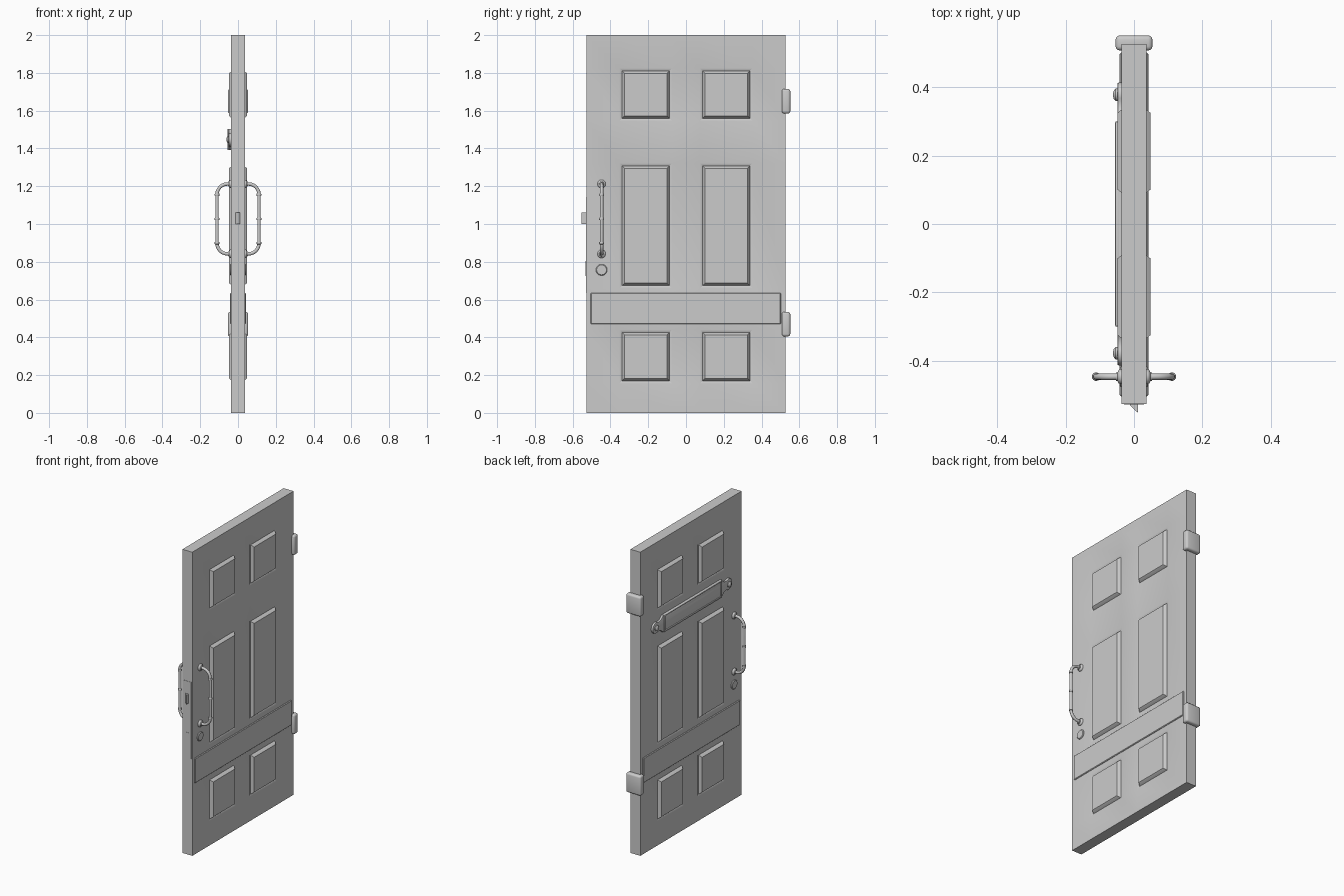
import bpy, bmesh, math
from mathutils import Vector

if "Cube" in bpy.data.objects:
    bpy.data.objects.remove(bpy.data.objects["Cube"])

HX, HY = 0.036, 0.527


def finish(name, bm, angle=30):
    bmesh.ops.recalc_face_normals(bm, faces=bm.faces)
    me = bpy.data.meshes.new(name)
    bm.to_mesh(me)
    bm.free()
    ob = bpy.data.objects.new(name, me)
    bpy.context.collection.objects.link(ob)
    bpy.ops.object.select_all(action='DESELECT')
    ob.select_set(True)
    bpy.context.view_layer.objects.active = ob
    bpy.ops.object.shade_smooth_by_angle(angle=math.radians(angle))
    return ob


def box(name, lo, hi, bevel=0.0, segs=1):
    bm = bmesh.new()
    bmesh.ops.create_cube(bm, size=1)
    lo, hi = Vector(lo), Vector(hi)
    for v in bm.verts:
        v.co = (lo + hi) / 2 + v.co * (hi - lo)
    if bevel:
        bmesh.ops.bevel(bm, geom=bm.edges[:], offset=bevel, segments=segs,
                        profile=0.5, affect='EDGES')
    return finish(name, bm)


def lathe_x(name, y, z, profile, n=24):
    """Turned disc on an axis along x; profile is (x, radius) pairs."""
    bm = bmesh.new()
    rings = [[bm.verts.new((x, y + r * math.cos(2 * math.pi * i / n),
                            z + r * math.sin(2 * math.pi * i / n)))
              for i in range(n)] for x, r in profile]
    for a, b in zip(rings, rings[1:]):
        for i in range(n):
            bm.faces.new((a[i], a[(i + 1) % n], b[(i + 1) % n], b[i]))
    bm.faces.new(rings[0])
    bm.faces.new(rings[-1])
    return finish(name, bm, 40)


def prism(name, outline, x0, x1, bevel):
    """Extrude a (y, z) outline along x and soften the outer rim."""
    bm = bmesh.new()
    f = bm.faces.new([bm.verts.new((x0, y, z)) for y, z in outline])
    ret = bmesh.ops.extrude_face_region(bm, geom=[f])
    top = [v for v in ret['geom'] if isinstance(v, bmesh.types.BMVert)]
    bmesh.ops.translate(bm, verts=top, vec=(x1 - x0, 0, 0))
    rim = [e for e in bm.edges if all(abs(v.co.x - x1) < 1e-6 for v in e.verts)]
    bmesh.ops.bevel(bm, geom=rim, offset=bevel, segments=2, profile=0.5, affect='EDGES')
    return finish(name, bm, 35)


# Door slab with six moulded panels on both faces
bm = bmesh.new()
bmesh.ops.create_cube(bm, size=1)
for v in bm.verts:
    v.co = (v.co.x * 2 * HX, v.co.y * 2 * HY, v.co.z * 2 + 1)
rows = [(0.155, 0.44), (0.66, 1.322), (1.545, 1.825)]
cols = [(-0.353, -0.073), (0.073, 0.353)]
cuts = [((0, y, 0), (0, 1, 0)) for c in cols for y in c]
cuts += [((0, 0, z), (0, 0, 1)) for r in rows for z in r]
for co, no in cuts:
    bmesh.ops.bisect_plane(bm, geom=bm.verts[:] + bm.edges[:] + bm.faces[:],
                           plane_co=co, plane_no=no)
bm.normal_update()
panels = []
for f in bm.faces:
    c = f.calc_center_median()
    if (abs(f.normal.x) > 0.9 and any(a < c.y < b for a, b in cols)
            and any(a < c.z < b for a, b in rows)):
        panels.append(f)
for thick, depth in [(0.02, -0.007), (0.005, 0.007), (0.014, 0.012)]:
    bmesh.ops.inset_individual(bm, faces=panels, thickness=thick, depth=depth)
finish("door_slab", bm, 30)

# Parts repeated on both faces
for s, side in ((1, "right"), (-1, "left")):
    # Lock rail board
    a, b = sorted((s * 0.03, s * 0.042))
    box("cross_rail_" + side, (a, -0.505, 0.47), (b, 0.502, 0.635), 0.004)

    # Pull handle tube
    hy, zt, zb, xo, rad = -0.447, 1.212, 0.842, 0.111, 0.055
    path = [(0.03, zt)]
    for zc, start in ((zt - rad, 90), (zb + rad, 0)):
        for i in range(7):
            t = math.radians(start - 15 * i)
            path.append((xo - rad + rad * math.cos(t), zc + rad * math.sin(t)))
    path.append((0.03, zb))
    cu = bpy.data.curves.new("pull_handle_" + side, 'CURVE')
    cu.dimensions = '3D'
    cu.bevel_depth = 0.0095
    cu.bevel_resolution = 3
    sp = cu.splines.new('POLY')
    sp.points.add(len(path) - 1)
    for p, (x, z) in zip(sp.points, path):
        p.co = (s * x, hy, z, 1)
        p.radius = 1
    sp.use_smooth = True
    ob = bpy.data.objects.new("pull_handle_" + side, cu)
    bpy.context.collection.objects.link(ob)

    # Grip rings and wall rosettes
    for k, z in enumerate((1.155, 1.027, 0.899)):
        bm = bmesh.new()
        bmesh.ops.create_cone(bm, cap_ends=True, segments=16, radius1=0.0125,
                              radius2=0.0125, depth=0.014)
        bmesh.ops.bevel(bm, geom=[e for e in bm.edges if abs(e.verts[0].co.z - e.verts[1].co.z) < 1e-6],
                        offset=0.003, segments=2, profile=0.5, affect='EDGES')
        bmesh.ops.translate(bm, verts=bm.verts, vec=(s * xo, hy, z))
        finish(f"handle_ring_{side}_{k}", bm, 40)
    for k, z in enumerate((zt, zb)):
        lathe_x(f"handle_rosette_{side}_{k}", hy, z,
                [(s * 0.033, 0.022), (s * 0.041, 0.022), (s * 0.045, 0.019),
                 (s * 0.048, 0.013), (s * 0.052, 0.012)])

    # Lock cover
    lathe_x("lock_cover_" + side, hy, 0.757,
            [(s * 0.033, 0.03), (s * 0.039, 0.03), (s * 0.043, 0.026)], 28)

# Hinges wrapping the rear edge
for name, z0 in (("lower_hinge", 0.405), ("upper_hinge", 1.585)):
    box(name, (-0.054, 0.508, z0), (0.054, 0.552, z0 + 0.13), 0.012, 3)

# Lock plate, keyhole bolt and slanted latch on the front edge
box("edge_plate", (-0.029, -0.529, 0.635), (0.029, -0.52, 1.142))
box("dead_bolt", (-0.010, -0.531, 0.725), (0.010, -0.52, 0.805))
bm = bmesh.new()
tri = [bm.verts.new((x, y, 1.0)) for x, y in
       ((-0.012, -0.522), (0.011, -0.522), (0.011, -0.552), (0.006, -0.548), (-0.012, -0.531))]
f = bm.faces.new(tri)
r = bmesh.ops.extrude_face_region(bm, geom=[f])
bmesh.ops.translate(bm, verts=[v for v in r['geom'] if isinstance(v, bmesh.types.BMVert)],
                    vec=(0, 0, 0.06))
finish("spring_latch", bm)

# Letter plate on the left face: rectangle with rounded screw lobes
zc, half, yl, rl = 1.447, 0.056, 0.378, 0.036
end = [(0.305, half), (0.318, 0.045), (0.33, 0.035), (0.345, 0.031)]
end += [(yl + rl * math.cos(math.radians(a)), rl * math.sin(math.radians(a)))
        for a in range(120, -1, -15)]
quarter = end + [(y, -z) for y, z in reversed(end[:-1])]
outline = [(y, zc + z) for y, z in quarter] + [(-y, zc - z) for y, z in quarter]
prism("letter_plate", outline, -0.034, -0.049, 0.005)
y1, w = 0.3, 0.009
for k, (a, b, c, d) in enumerate(((-y1, y1, half - w, half), (-y1, y1, -half, w - half),
                                  (-y1, w - y1, -half, half), (y1 - w, y1, -half, half))):
    box(f"letter_frame_{k}", (-0.055, a, zc + c), (-0.04, b, zc + d), 0.003, 2)
for k, y in enumerate((-yl, yl)):
    lathe_x(f"letter_screw_{k}", y, zc, [(-0.045, 0.018), (-0.054, 0.018), (-0.059, 0.013),
                                         (-0.061, 0.006)], 20)
